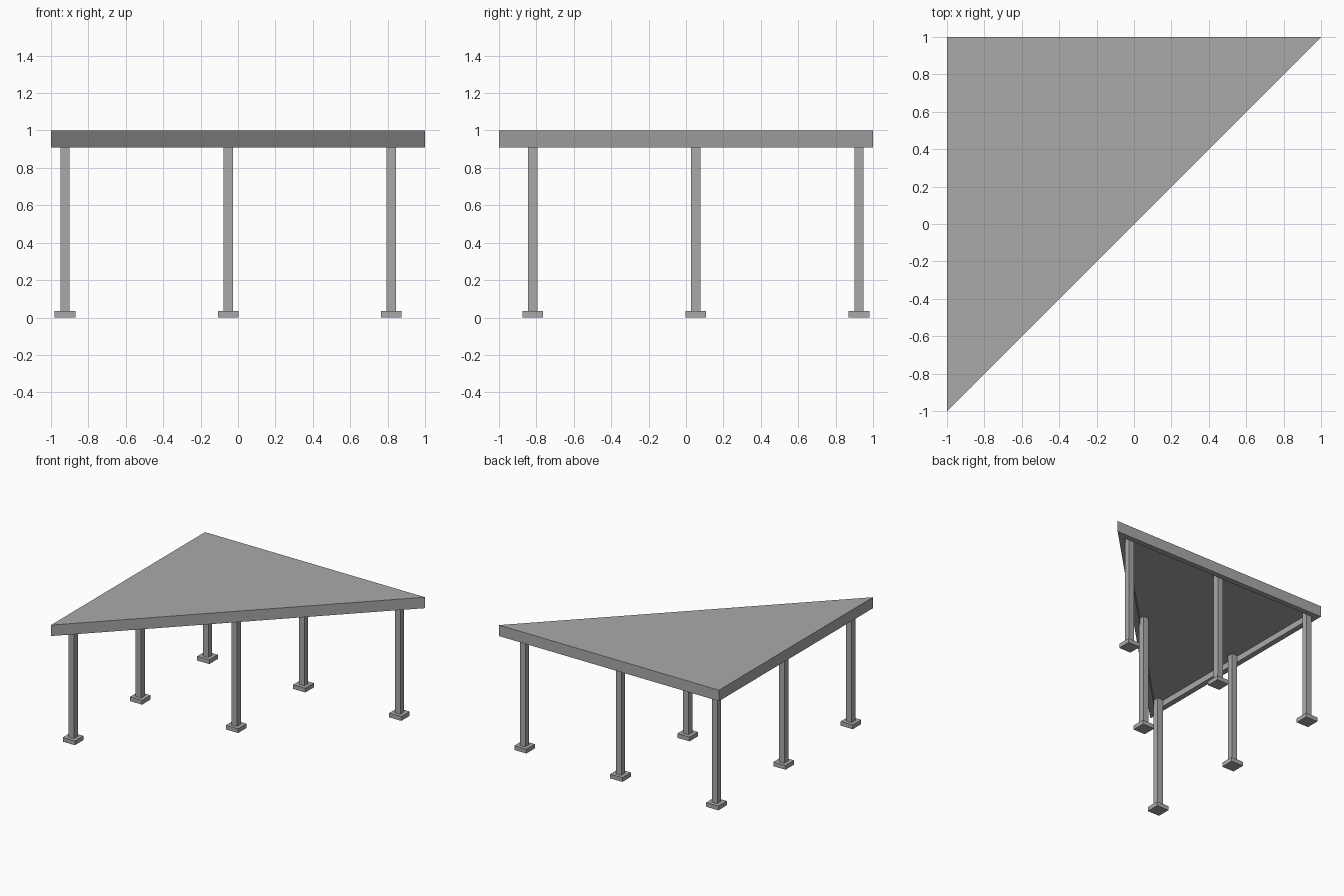
import bpy
import bmesh
from mathutils import Vector

cube = bpy.data.objects.get("Cube")
if cube:
    bpy.data.objects.remove(cube, do_unlink=True)

grey = bpy.data.materials.new("concrete grey")
grey.use_nodes = True
COLOUR = (0.40, 0.40, 0.40, 1)
grey.diffuse_color = COLOUR
grey.node_tree.nodes["Principled BSDF"].inputs["Base Color"].default_value = COLOUR

TOP, BOTTOM, CEILING = 1.0, 0.91, 0.96
RIM = 0.045


def add_object(name, bm):
    bmesh.ops.recalc_face_normals(bm, faces=bm.faces)
    mesh = bpy.data.meshes.new(name)
    bm.to_mesh(mesh)
    bm.free()
    mesh.materials.append(grey)
    obj = bpy.data.objects.new(name, mesh)
    bpy.context.collection.objects.link(obj)
    return obj


def add_box(name, x, y, width, z0, z1):
    bm = bmesh.new()
    bmesh.ops.create_cube(bm, size=1)
    bmesh.ops.scale(bm, vec=(width, width, z1 - z0), verts=bm.verts)
    bmesh.ops.translate(bm, vec=(x, y, (z0 + z1) / 2), verts=bm.verts)
    return add_object(name, bm)


# Triangular roof slab with a hanging edge beam and a recessed ceiling
bm = bmesh.new()
soffit = bm.faces.new([bm.verts.new((x, y, BOTTOM)) for x, y in ((-1, -1), (-1, 1), (1, 1))])
lid = bmesh.ops.extrude_face_region(bm, geom=[soffit], use_keep_orig=True)
bmesh.ops.translate(bm, vec=(0, 0, TOP - BOTTOM),
                    verts=[v for v in lid["geom"] if isinstance(v, bmesh.types.BMVert)])
bmesh.ops.recalc_face_normals(bm, faces=bm.faces)
bmesh.ops.inset_region(bm, faces=[soffit], thickness=RIM, use_even_offset=True)
ceiling = bmesh.ops.extrude_face_region(bm, geom=[soffit])
bmesh.ops.translate(bm, vec=(0, 0, CEILING - BOTTOM),
                    verts=[v for v in ceiling["geom"] if isinstance(v, bmesh.types.BMVert)])
if soffit.is_valid:
    bmesh.ops.delete(bm, geom=[soffit], context='FACES_ONLY')
add_object("roof_slab", bm)

# Posts and footings: three corners and the middle of each side
corners = {"back_right": Vector((-0.925, 0.925)),
           "back_left": Vector((0.82, 0.925)),
           "front_right": Vector((-0.925, -0.82))}
spots = dict(corners)
spots["back_middle"] = (corners["back_right"] + corners["back_left"]) / 2
spots["right_middle"] = (corners["back_right"] + corners["front_right"]) / 2
spots["diagonal_middle"] = (corners["back_left"] + corners["front_right"]) / 2
for name, (x, y) in spots.items():
    add_box(name + "_post", x, y, 0.05, 0.035, CEILING)
    add_box(name + "_footing", x, y, 0.11, 0, 0.035)
